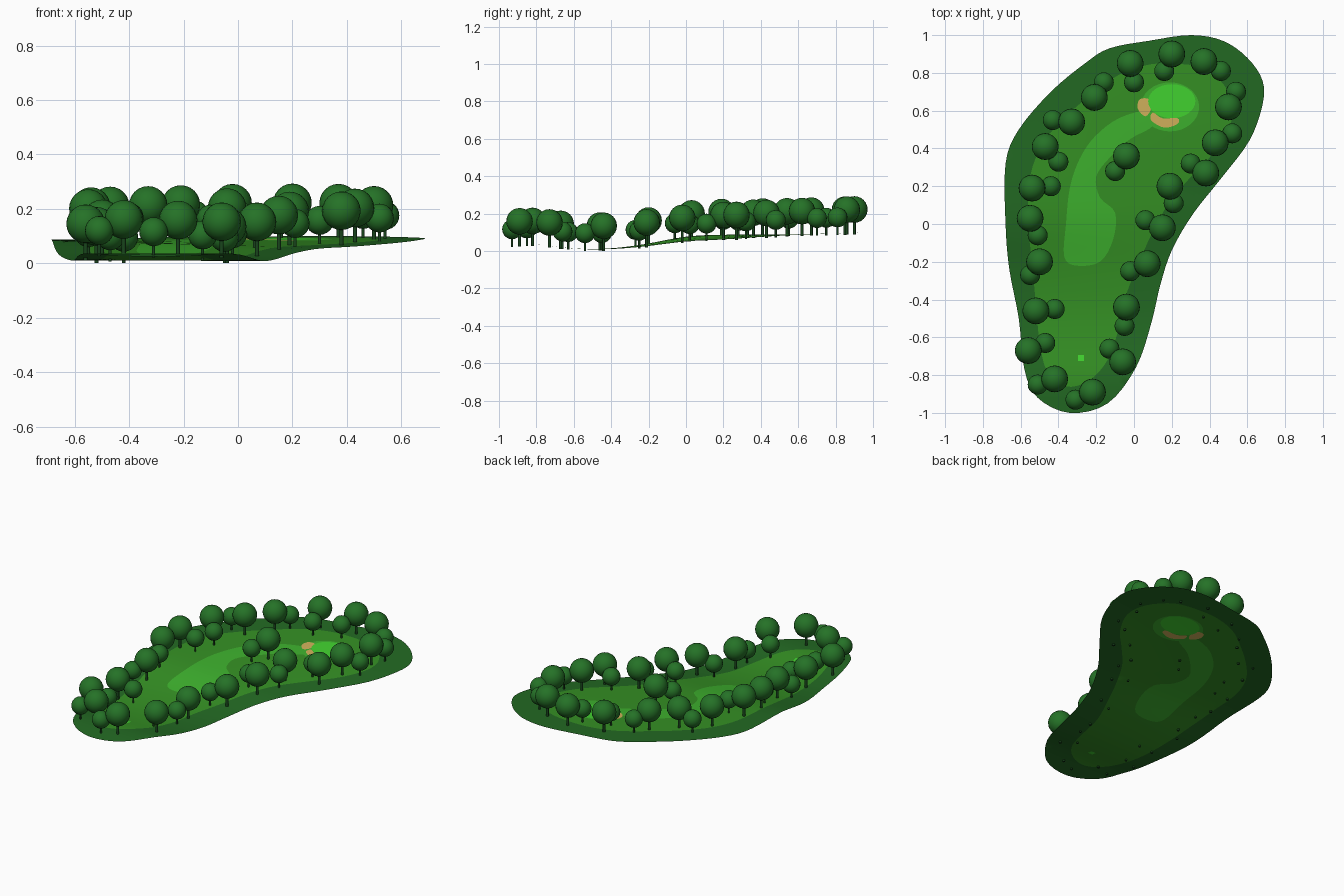
import bpy
import bmesh
import math
from mathutils import Vector, Matrix
from mathutils.geometry import delaunay_2d_cdt

default_cube = bpy.data.objects.get("Cube")
if default_cube:
    bpy.data.objects.remove(default_cube, do_unlink=True)


def make_material(name, red, green, blue):
    """Flat material from display colour values out of 255."""
    linear = [((c / 255 + 0.055) / 1.055) ** 2.4 for c in (red, green, blue)]
    material = bpy.data.materials.new(name)
    material.use_nodes = True
    material.diffuse_color = (*linear, 1)
    shader = material.node_tree.nodes["Principled BSDF"]
    shader.inputs["Base Color"].default_value = (*linear, 1)
    shader.inputs["Roughness"].default_value = 0.9
    return material


deep_rough = make_material("deep rough green", 35, 106, 35)
light_rough = make_material("light rough green", 53, 145, 36)
fairway_green = make_material("fairway green", 62, 178, 46)
putting_green = make_material("putting green", 66, 212, 48)
sand = make_material("sand", 210, 178, 92)
leaf_green = make_material("leaf green", 37, 114, 39)
trunk_green = make_material("dark trunk green", 24, 68, 28)


def spline(points, closed=True, steps=4):
    """Smooth curve through the given plan points."""
    points = [Vector(p) for p in points]
    count = len(points)

    def pick(i):
        return points[i % count] if closed else points[max(0, min(count - 1, i))]

    curve = []
    for i in range(count if closed else count - 1):
        a, b, c, d = (pick(i + k) for k in (-1, 0, 1, 2))
        for step in range(steps):
            t = step / steps
            curve.append(0.5 * (2 * b + (c - a) * t
                                + (2 * a - 5 * b + 4 * c - d) * t * t
                                + (3 * b - a - 3 * c + d) * t ** 3))
    if not closed:
        curve.append(points[-1])
    return curve


def ellipse(x, y, radius_x, radius_y, sides=32):
    angles = [math.tau * i / sides for i in range(sides)]
    return [Vector((x + radius_x * math.cos(a), y + radius_y * math.sin(a))) for a in angles]


def inside(point, loop):
    """Even-odd test of a plan point against a closed loop."""
    result = False
    previous = loop[-1]
    for current in loop:
        if (current.y > point.y) != (previous.y > point.y):
            ratio = (point.y - current.y) / (previous.y - current.y)
            if point.x < current.x + ratio * (previous.x - current.x):
                result = not result
        previous = current
    return result


# Long profile of the ground: tee mound, dip, then a climb to the green
ground_profile = spline([(-1, 0.025), (-0.82, 0.036), (-0.62, 0.015), (-0.45, 0.01),
                         (-0.25, 0.026), (0, 0.064), (0.2, 0.076), (0.5, 0.086),
                         (1, 0.1)], closed=False)


def ground_height(x, y):
    height = ground_profile[0].y if y < 0 else ground_profile[-1].y
    for a, b in zip(ground_profile, ground_profile[1:]):
        if a.x <= y <= b.x:
            height = a.y + (b.y - a.y) * (y - a.x) / (b.x - a.x)
            break
    cross_fall = -0.027 * (x + 0.2) * math.exp(-((y - 0.05) / 0.35) ** 2)
    return height + cross_fall


# Plan outlines of each ground zone
outer_edge = spline([
    (0.3, 1), (0.47, 0.97), (0.6, 0.88), (0.68, 0.76), (0.68, 0.63), (0.61, 0.44),
    (0.46, 0.24), (0.31, 0.05), (0.2, -0.14), (0.14, -0.32), (0.09, -0.53),
    (0.01, -0.76), (-0.14, -0.95), (-0.34, -1), (-0.51, -0.92), (-0.58, -0.77),
    (-0.61, -0.5), (-0.66, -0.24), (-0.68, 0), (-0.68, 0.32), (-0.61, 0.5),
    (-0.44, 0.7), (-0.26, 0.85), (-0.13, 0.93), (0.08, 0.97)])
inner_edge = spline([
    (0.2, 0.85), (0.38, 0.82), (0.5, 0.7), (0.52, 0.56), (0.44, 0.4), (0.32, 0.27),
    (0.19, 0.12), (0.09, -0.06), (0.03, -0.2), (-0.04, -0.37), (-0.08, -0.55),
    (-0.14, -0.72), (-0.24, -0.83), (-0.36, -0.86), (-0.46, -0.78), (-0.5, -0.62),
    (-0.52, -0.42), (-0.54, -0.2), (-0.56, 0), (-0.55, 0.25), (-0.48, 0.43),
    (-0.36, 0.57), (-0.22, 0.69), (-0.08, 0.79), (0.06, 0.84)])
fairway_edge = spline([
    (-0.31, -0.22), (-0.18, -0.2), (-0.11, -0.08), (-0.1, 0.06), (-0.18, 0.14),
    (-0.2, 0.25), (-0.13, 0.35), (-0.02, 0.45), (0.1, 0.52), (0.08, 0.6),
    (-0.08, 0.56), (-0.21, 0.46), (-0.29, 0.34), (-0.34, 0.19), (-0.36, 0),
    (-0.37, -0.17)])
fringe_edge = ellipse(0.19, 0.62, 0.155, 0.13)
green_edge = ellipse(0.2, 0.65, 0.125, 0.09)
side_bunker = spline([(0.02, 0.61), (0.06, 0.57), (0.09, 0.61), (0.08, 0.66), (0.03, 0.66)])
front_bunker = spline([(0.09, 0.55), (0.16, 0.51), (0.23, 0.53), (0.23, 0.56),
                       (0.15, 0.56), (0.1, 0.59)])
tee_edge = [Vector((-0.28 + i, -0.71 + j)) for i, j in
            ((-0.016, -0.016), (0.016, -0.016), (0.016, 0.016), (-0.016, 0.016))]

# Later zones lie over earlier ones
zones = [(outer_edge, deep_rough), (inner_edge, light_rough), (fairway_edge, fairway_green),
         (fringe_edge, fairway_green), (side_bunker, sand), (front_bunker, sand),
         (green_edge, putting_green), (tee_edge, putting_green)]


def build_ground():
    """One sheet, cut along every zone outline and draped over the relief."""
    points, edges = [], []
    for loop, _ in zones:
        start, count = len(points), len(loop)
        points += loop
        edges += [(start + i, start + (i + 1) % count) for i in range(count)]
    spacing = 0.04
    for row in range(-25, 26):
        for column in range(-18, 19):
            spot = Vector((column * spacing, row * spacing))
            if inside(spot, outer_edge):
                points.append(spot)
    plan, _, triangles, *_ = delaunay_2d_cdt(points, edges, [], 0, 1e-5)

    mesh = bpy.data.meshes.new("ground")
    slots = [deep_rough, light_rough, fairway_green, putting_green, sand]
    for material in slots:
        mesh.materials.append(material)
    bm = bmesh.new()
    verts = [bm.verts.new((p.x, p.y, ground_height(p.x, p.y))) for p in plan]
    for triangle in triangles:
        centre = sum((plan[i] for i in triangle), Vector((0, 0))) / len(triangle)
        if not inside(centre, outer_edge):
            continue
        face = bm.faces.new([verts[i] for i in triangle])
        face.smooth = True
        for loop, material in zones:
            if inside(centre, loop):
                face.material_index = slots.index(material)
        face.normal_update()
        if face.normal.z < 0:
            face.normal_flip()
    bmesh.ops.delete(bm, geom=[v for v in bm.verts if not v.link_faces], context="VERTS")
    bm.to_mesh(mesh)
    bm.free()
    bpy.context.collection.objects.link(bpy.data.objects.new("ground", mesh))


def tree_mesh(name, radius, centre_height):
    """Round canopy on a thin trunk, with its foot just under the ground."""
    mesh = bpy.data.meshes.new(name)
    mesh.materials.append(leaf_green)
    mesh.materials.append(trunk_green)
    bm = bmesh.new()
    bmesh.ops.create_uvsphere(bm, u_segments=20, v_segments=12, radius=radius,
                              matrix=Matrix.Translation((0, 0, centre_height)))
    canopy = set(bm.faces)
    foot = -0.009
    bmesh.ops.create_cone(bm, cap_ends=True, segments=10, radius1=radius / 9,
                          radius2=radius / 9, depth=centre_height - foot,
                          matrix=Matrix.Translation((0, 0, (centre_height + foot) / 2)))
    for face in bm.faces:
        face.smooth = len(face.verts) < 5
        face.material_index = 0 if face in canopy else 1
    bm.to_mesh(mesh)
    bm.free()
    return mesh


def plant(name, mesh, spots):
    for x, y in spots:
        tree = bpy.data.objects.new(name, mesh)
        tree.location = (x, y, ground_height(x, y))
        bpy.context.collection.objects.link(tree)


build_ground()

# Tall trees around the rim
plant("tall_tree", tree_mesh("tall_tree", 0.071, 0.125), [
    (-0.02, 0.85), (0.2, 0.9), (0.37, 0.86), (-0.21, 0.67), (-0.33, 0.54), (-0.47, 0.41),
    (0.5, 0.62), (0.43, 0.43), (0.38, 0.27), (-0.04, 0.36), (0.19, 0.2), (0.15, -0.02),
    (0.07, -0.21), (-0.54, 0.19), (-0.55, 0.03), (-0.5, -0.2), (-0.52, -0.46),
    (-0.04, -0.44), (-0.06, -0.73), (-0.56, -0.67), (-0.42, -0.82), (-0.22, -0.89)])

# Short trees beside them
plant("short_tree", tree_mesh("short_tree", 0.053, 0.085), [
    (0.16, 0.81), (-0.16, 0.75), (0, 0.75), (0.46, 0.81), (0.54, 0.7), (0.52, 0.48),
    (0.3, 0.32), (-0.43, 0.55), (-0.4, 0.33), (-0.44, 0.2), (-0.1, 0.28), (0.21, 0.11),
    (0.06, 0.02), (-0.51, -0.06), (-0.55, -0.27), (-0.42, -0.45), (-0.02, -0.25),
    (-0.05, -0.54), (-0.13, -0.66), (-0.47, -0.63), (-0.51, -0.85), (-0.31, -0.93)])
